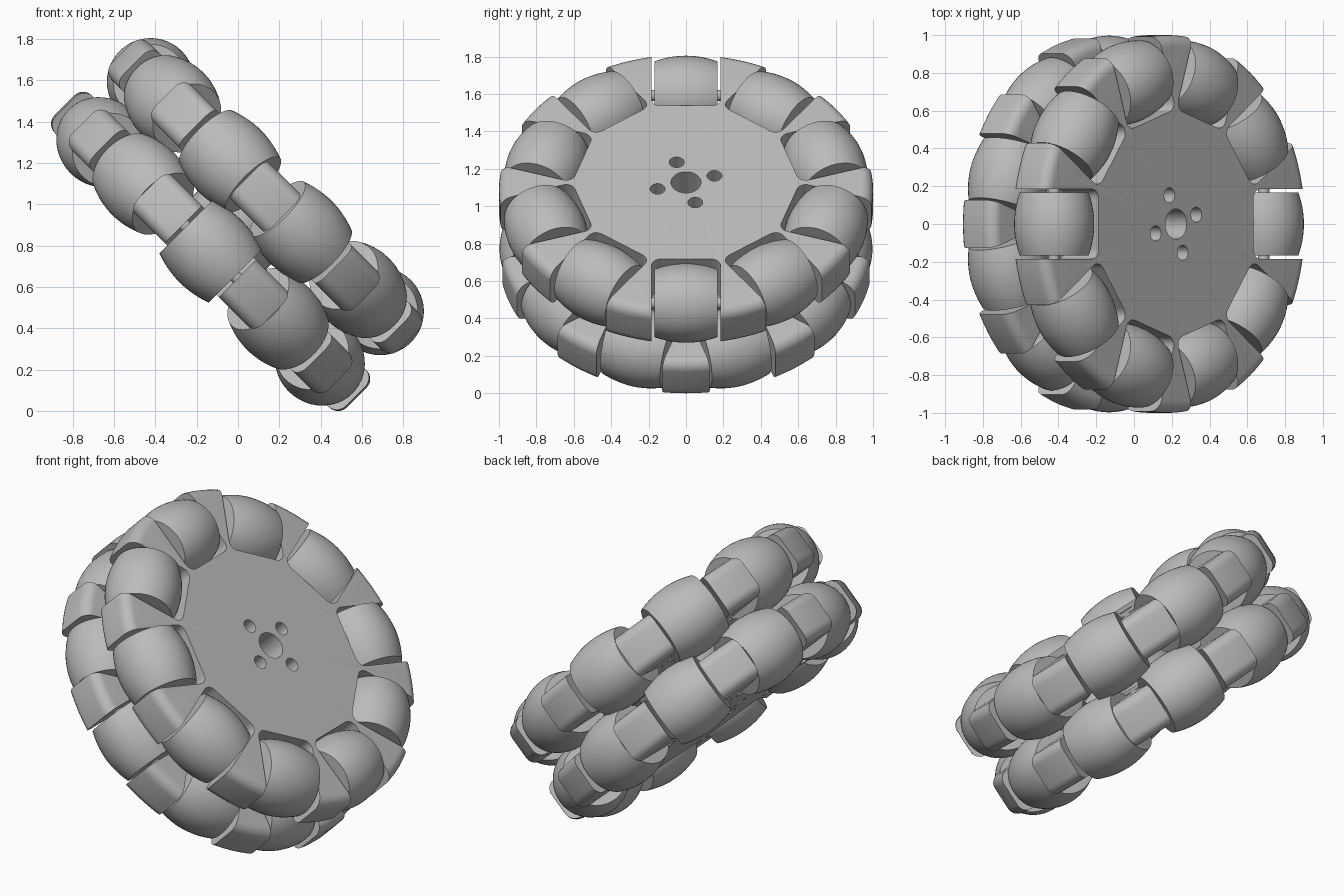
import bpy, bmesh, math
from mathutils import Matrix, Vector

cube = bpy.data.objects.get("Cube")
if cube:
    bpy.data.objects.remove(cube, do_unlink=True)

COUNT = 10                       # rollers per row
RIM, FACE, INNER = 1.0, 0.315, 0.06
MID = (FACE + INNER) / 2
ROLLER_RING = 0.785
STEP = math.tau / COUNT
TILT = Matrix.Translation((0, 0, 0.905)) @ Matrix.Rotation(math.radians(45), 4, 'Y')

grey = bpy.data.materials.new("light grey")
grey.use_nodes = True
grey.diffuse_color = (0.5, 0.5, 0.5, 1)
grey.node_tree.nodes["Principled BSDF"].inputs["Base Color"].default_value = (0.5, 0.5, 0.5, 1)


def make_object(name, bm, matrix=TILT):
    bmesh.ops.recalc_face_normals(bm, faces=bm.faces)
    mesh = bpy.data.meshes.new(name)
    bm.to_mesh(mesh)
    bm.free()
    mesh.materials.append(grey)
    obj = bpy.data.objects.new(name, mesh)
    bpy.context.collection.objects.link(obj)
    obj.matrix_world = matrix
    return obj


def smooth(obj):
    bpy.ops.object.select_all(action='DESELECT')
    obj.select_set(True)
    bpy.context.view_layer.objects.active = obj
    bpy.ops.object.shade_smooth_by_angle(angle=math.radians(30))


def arc(cx, cy, r, start, end, n=6):
    angles = [math.radians(start + (end - start) * i / n) for i in range(n + 1)]
    return [(cx + r * math.cos(a), cy + r * math.sin(a)) for a in angles]


def lathe(bm, profile, segments):
    """Spin (radius, height) points, starting and ending on the axis, around Z."""
    verts = [bm.verts.new((r, 0, z)) for r, z in profile]
    edges = [bm.edges.new(pair) for pair in zip(verts, verts[1:])]
    bmesh.ops.spin(bm, geom=verts + edges, cent=(0, 0, 0), axis=(0, 0, 1),
                   angle=math.tau, steps=segments, use_duplicate=False)
    bmesh.ops.remove_doubles(bm, verts=bm.verts, dist=1e-5)


def prism(bm, outline, z0, z1, turn=0.0):
    """Extrude a flat outline from z0 to z1, turned around Z."""
    rot = Matrix.Rotation(turn, 4, 'Z')
    face = bm.faces.new([bm.verts.new(rot @ Vector((x, y, z0))) for x, y in outline])
    top = bmesh.ops.extrude_face_region(bm, geom=[face])["geom"]
    bmesh.ops.translate(bm, vec=(0, 0, z1 - z0),
                        verts=[g for g in top if isinstance(g, bmesh.types.BMVert)])


def cut(obj, cutter):
    mod = obj.modifiers.new("cut", 'BOOLEAN')
    mod.operation, mod.solver, mod.object = 'DIFFERENCE', 'EXACT', cutter
    bpy.context.view_layer.update()
    result = bpy.data.meshes.new_from_object(
        obj.evaluated_get(bpy.context.evaluated_depsgraph_get()))
    obj.modifiers.clear()
    obj.data = result
    bpy.data.objects.remove(cutter, do_unlink=True)


def cut_holes(bm, z0, z1):
    prism(bm, arc(0, 0, 0.08, 0, 352.5, 47), z0, z1)
    for k in range(4):
        a = math.radians(18 + 90 * k)
        prism(bm, arc(0.16 * math.cos(a), 0.16 * math.sin(a), 0.04, 0, 345, 23), z0, z1)


def build_hub(name, side, phase):
    # Disc with rounded rim edges
    f = 0.06
    bm = bmesh.new()
    lathe(bm, [(0, INNER)] + arc(RIM - f, INNER + f, f, -90, 0)
          + arc(RIM - f, FACE - f, f, 0, 90) + [(0, FACE)], 120)
    flip = TILT @ Matrix.Diagonal((1, 1, side, 1))
    if side < 0:
        flip = TILT @ Matrix.Rotation(math.pi, 4, 'X')
    hub = make_object(name, bm, flip)
    # Roller pockets with rounded inner corners, plus shaft and bolt holes
    bm = bmesh.new()
    w, low, r = 0.185, 0.58, 0.05
    pocket = [(1.2, -w), (1.2, w)] + arc(low + r, w - r, r, 90, 180) + arc(low + r, r - w, r, 180, 270)
    for i in range(COUNT):
        prism(bm, pocket, INNER - 0.1, FACE + 0.1, phase + i * STEP)
    for k in range(1):
        prism(bm, arc(0, 0, 0.08, 0, 352.5, 47), INNER - 0.1, FACE + 0.1)
    for k in range(4):
        a = math.radians(18 * side + 90 * k)
        prism(bm, arc(0.16 * math.cos(a), 0.16 * math.sin(a), 0.04, 0, 345, 23),
              INNER - 0.1, FACE + 0.1)
    cut(hub, make_object("pocket_cutter", bm, flip))
    smooth(hub)


def build_rollers(row, side, phase):
    # Barrel profile bulging in the middle, with an axle pin into the forks
    half, radius, sag, n = 0.168, 0.212, 0.03, 12
    barrel = [(radius - sag * (t / n) ** 2, half * t / n) for t in range(-n, n + 1)]
    pin, reach = 0.03, 0.21
    profile = [(0, -reach), (pin, -reach), (pin, -half)] + barrel + \
              [(pin, half), (pin, reach), (0, reach)]
    for i in range(COUNT):
        bm = bmesh.new()
        lathe(bm, profile, 48)
        place = (Matrix.Rotation(phase + i * STEP, 4, 'Z')
                 @ Matrix.Translation((ROLLER_RING, 0, side * MID))
                 @ Matrix.Rotation(math.pi / 2, 4, 'X'))
        smooth(make_object(f"{row}_roller_{i + 1}", bm, TILT @ place))


# Two rows, staggered by half a step
for row, side, phase in (("upper", 1, 0.0), ("lower", -1, STEP / 2)):
    build_hub(f"{row}_hub", side, phase)
    build_rollers(row, side, phase)

# Spacer joining the two hubs
bm = bmesh.new()
prism(bm, arc(0, 0, 0.25, 0, 354, 59), -INNER, INNER)
spacer = make_object("hub_spacer", bm)
bm = bmesh.new()
cut_holes(bm, -INNER - 0.1, INNER + 0.1)
cut(spacer, make_object("spacer_cutter", bm))
smooth(spacer)
